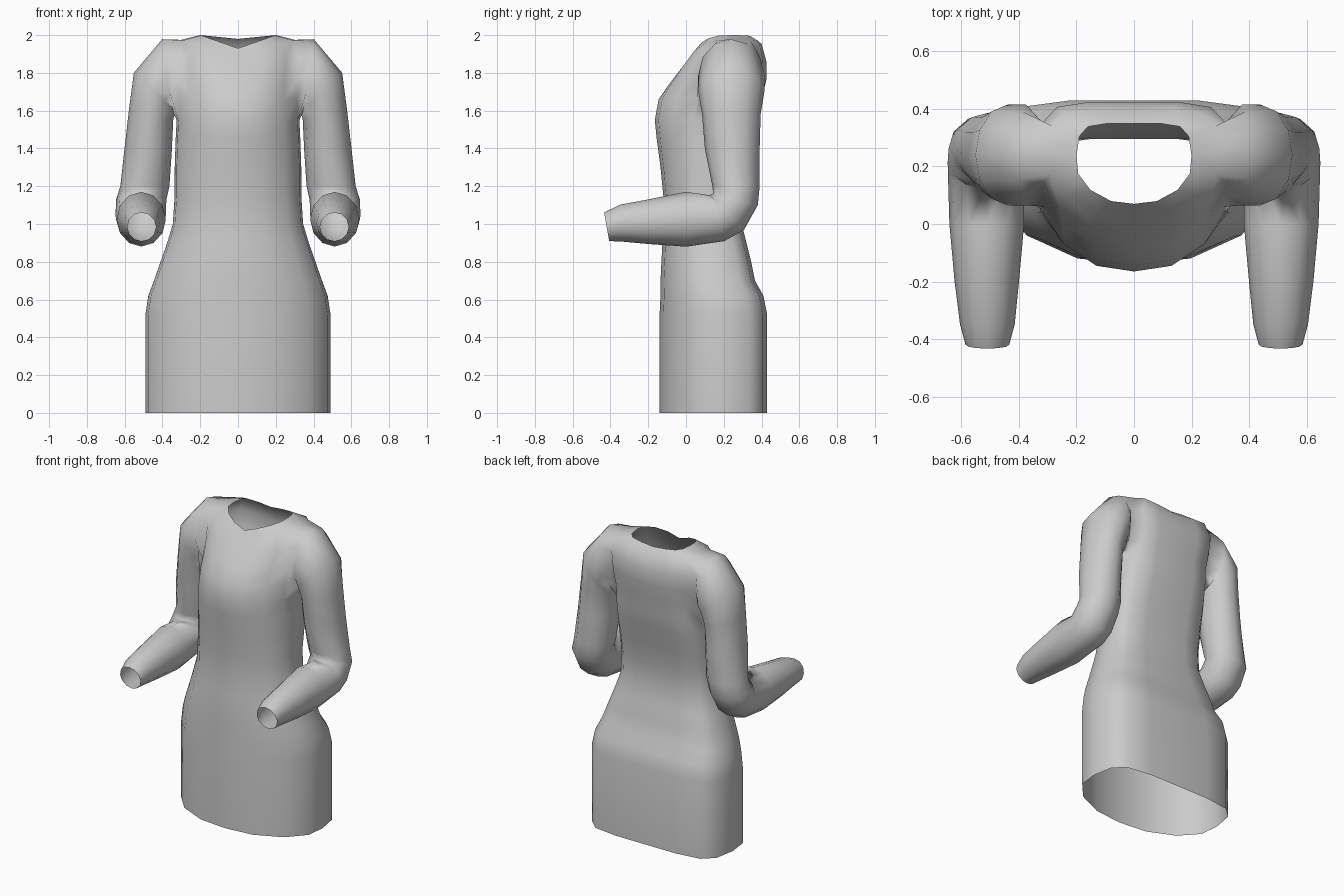
import bpy, bmesh
from math import sin, cos, pi, radians
from mathutils import Vector

cube = bpy.data.objects.get("Cube")
if cube:
    bpy.data.objects.remove(cube, do_unlink=True)

# Plain cloth
cloth = bpy.data.materials.new("grey_cloth")
cloth.use_nodes = True
GREY = (0.6, 0.6, 0.6, 1)
cloth.diffuse_color = GREY
cloth.node_tree.nodes["Principled BSDF"].inputs["Base Color"].default_value = GREY

# Half cross-section from front centre to back centre (width, depth fractions)
SECTION = [(0, -1), (.4, -.93), (.76, -.65), (.97, -.25), (1, .2),
           (.95, .68), (.8, .92), (.45, 1), (0, 1)]

# Body levels: side height, front drop, back drop, half width, front y, back y
BODY = [
    (0, 0, 0, .49, -.14, .43),
    (.52, 0, 0, .49, -.14, .43),
    (.62, 0, 0, .475, -.135, .41),
    (.7, 0, 0, .445, -.135, .365),
    (.8, 0, 0, .41, -.13, .345),
    (.9, 0, 0, .375, -.125, .32),
    (1, 0, 0, .345, -.115, .295),
    (1.15, 0, 0, .335, -.12, .3),
    (1.3, 0, 0, .335, -.135, .33),
    (1.45, 0, 0, .33, -.155, .37),
    (1.55, 0, 0, .325, -.165, .39),
    (1.66, 0, 0, .32, -.145, .4),
    (1.77, .03, .01, .325, -.09, .425),
    (1.88, .07, .03, .335, -.03, .425),
    (1.975, .1, .04, .3, .03, .4),
    (2, .07, .02, .2, .07, .35),
]
ARM_LOW, ARM_HIGH = 10, 14      # body levels bounding the armhole
COL_FRONT, COL_MID, COL_BACK = 3, 4, 5

# Sleeve rings: centre, side radius, depth radius, shoulder roll, elbow bend
SLEEVE = [
    ((.375, .24, 1.79), .19, .175, 82, 0),
    ((.44, .24, 1.7), .15, .175, 42, 0),
    ((.46, .24, 1.58), .12, .155, 12, 0),
    ((.475, .245, 1.4), .125, .145, 4, 0),
    ((.493, .265, 1.2), .13, .125, 0, 0),
    ((.512, .262, 1.13), .133, .122, 0, 14),
    ((.515, .215, 1.06), .133, .13, 0, 45),
    ((.515, .17, 1.03), .132, .125, 0, 75),
    ((.512, 0, 1.025), .13, .145, 0, 90),
    ((.512, -.2, 1.012), .112, .118, 0, 90),
    ((.51, -.35, 1.005), .095, .097, 0, 90),
    ((.51, -.42, .985), .076, .077, 0, 80),
]
SIDES = 12

bm = bmesh.new()


def body_ring(side_z, front_drop, back_drop, half, front, back):
    mid, depth = (front + back) / 2, (back - front) / 2
    ring = []
    for fx, fy in SECTION:
        drop = front_drop if fy < 0 else back_drop
        ring.append(bm.verts.new((half * fx, mid + depth * fy, side_z - drop * (1 - fx))))
    return ring


def sleeve_ring(centre, side_r, depth_r, roll, bend):
    roll, bend = radians(roll), radians(bend)
    u = Vector((cos(roll), 0, sin(roll))) * side_r
    v = Vector((0, cos(bend), -sin(bend))) * depth_r
    angles = [2 * pi * i / SIDES for i in range(SIDES)]
    return [bm.verts.new(Vector(centre) + u * cos(t) + v * sin(t)) for t in angles]


# Body shell, leaving the armhole open
body = [body_ring(*level) for level in BODY]
for r in range(len(body) - 1):
    for c in range(len(SECTION) - 1):
        if ARM_LOW <= r < ARM_HIGH and COL_FRONT <= c < COL_BACK:
            continue
        bm.faces.new((body[r][c], body[r][c + 1], body[r + 1][c + 1], body[r + 1][c]))

# Armhole edge: over the top, down the back, up the front
rows = range(ARM_LOW, ARM_HIGH + 1)
armhole = [body[ARM_HIGH][COL_MID]]
armhole += [body[r][COL_BACK] for r in reversed(rows)]
armhole += [body[ARM_LOW][COL_MID]]
armhole += [body[r][COL_FRONT] for r in rows]

# Sleeve tube sewn to the armhole, open at the cuff
rings = [armhole] + [sleeve_ring(*ring) for ring in SLEEVE]
for a, b in zip(rings, rings[1:]):
    for i in range(SIDES):
        j = (i + 1) % SIDES
        bm.faces.new((a[i], a[j], b[j], b[i]))

bmesh.ops.recalc_face_normals(bm, faces=bm.faces)
mesh = bpy.data.meshes.new("dress")
bm.to_mesh(mesh)
bm.free()
mesh.materials.append(cloth)
mesh.shade_smooth()

dress = bpy.data.objects.new("dress", mesh)
bpy.context.collection.objects.link(dress)

# Other half
mirror = dress.modifiers.new("other_half", "MIRROR")
mirror.use_axis[0] = True
mirror.use_clip = True
